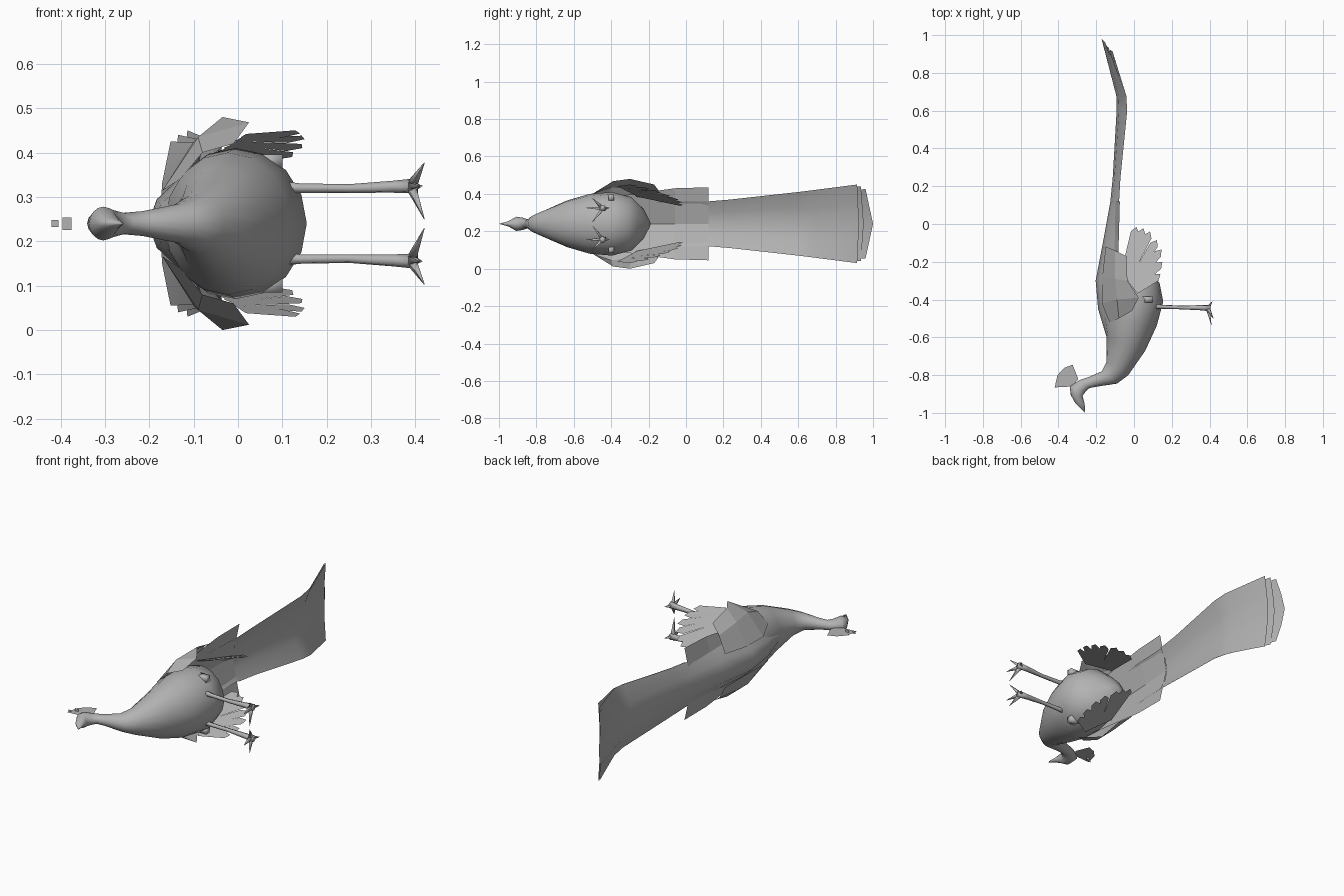
import bpy, bmesh, math
from mathutils import Vector

if "Cube" in bpy.data.objects:
    bpy.data.objects.remove(bpy.data.objects["Cube"])

MID = 0.24  # height of the bird's symmetry plane (it lies on its side)
mat = bpy.data.materials.new("plumage_grey")
mat.diffuse_color = (0.45, 0.45, 0.45, 1)
mat.use_nodes = True
mat.node_tree.nodes["Principled BSDF"].inputs["Base Color"].default_value = mat.diffuse_color


def make(name, verts, faces, smooth=False):
    """Mesh object from (x, y, side) points, side measured from the symmetry plane."""
    me = bpy.data.meshes.new(name)
    me.from_pydata([(x, y, s + MID) for x, y, s in verts], [], faces)
    me.materials.append(mat)
    bm = bmesh.new()
    bm.from_mesh(me)
    bmesh.ops.recalc_face_normals(bm, faces=bm.faces)
    bm.to_mesh(me)
    bm.free()
    for p in me.polygons:
        p.use_smooth = smooth
    ob = bpy.data.objects.new(name, me)
    bpy.context.collection.objects.link(ob)
    return ob


def loft(name, rings, smooth=True):
    """Skin a list of equally long closed rings and cap both ends."""
    n = len(rings[0])
    verts = [p for r in rings for p in r]
    faces = [(i * n + j, i * n + (j + 1) % n, (i + 1) * n + (j + 1) % n, (i + 1) * n + j)
             for i in range(len(rings) - 1) for j in range(n)]
    faces += [tuple(range(n)), tuple(range((len(rings) - 1) * n, len(rings) * n))]
    return make(name, verts, faces, smooth)


def sheet(name, rows, smooth=False):
    n = len(rows[0])
    verts = [p for r in rows for p in r]
    faces = [(i * n + j, i * n + j + 1, (i + 1) * n + j + 1, (i + 1) * n + j)
             for i in range(len(rows) - 1) for j in range(n - 1)]
    return make(name, verts, faces, smooth)


def tube(name, stations, sides=6):
    """Tapered tube through (point, radius) stations."""
    pts = [Vector(p) for p, r in stations]
    d = (pts[-1] - pts[0]).normalized()
    u = d.orthogonal().normalized()
    v = d.cross(u)
    rings = [[tuple(p + r * (math.cos(a) * u + math.sin(a) * v))
              for a in (2 * math.pi * k / sides for k in range(sides))]
             for p, (_, r) in zip(pts, stations)]
    return loft(name, rings)


# head, neck and body: back point, belly point, half width
BODY = [
    ((-0.262, -0.998), (-0.258, -0.985), 0.002),
    ((-0.31, -0.95), (-0.262, -0.95), 0.014),
    ((-0.335, -0.905), (-0.272, -0.91), 0.038),
    ((-0.34, -0.86), (-0.255, -0.885), 0.033),
    ((-0.285, -0.825), (-0.235, -0.868), 0.024),
    ((-0.24, -0.81), (-0.19, -0.86), 0.028),
    ((-0.17, -0.78), (-0.09, -0.845), 0.045),
    ((-0.145, -0.73), (-0.03, -0.80), 0.068),
    ((-0.145, -0.60), (0.06, -0.67), 0.125),
    ((-0.165, -0.49), (0.12, -0.54), 0.16),
    ((-0.165, -0.38), (0.155, -0.41), 0.17),
    ((-0.14, -0.27), (0.135, -0.31), 0.142),
    ((-0.11, -0.21), (0.07, -0.26), 0.085),
    ((-0.07, -0.19), (0.0, -0.21), 0.02),
]
rings = []
for a, b, w in BODY:
    a, b = Vector(a), Vector(b)
    c, h = (a + b) / 2, (a - b) / 2
    rings.append([(c.x + h.x * math.cos(t), c.y + h.y * math.cos(t), w * math.sin(t))
                  for t in (2 * math.pi * k / 16 for k in range(16))])
loft("body", rings)

# long train flowing off the back: y, ridge x, half width, drop of the edge
TRAIN = [(-0.60, -0.145, 0.02, 0.005), (-0.45, -0.19, 0.085, 0.06), (-0.30, -0.203, 0.11, 0.08),
         (-0.10, -0.165, 0.12, 0.07), (0.12, -0.125, 0.12, 0.04), (0.24, -0.113, 0.13, 0.035),
         (0.60, -0.092, 0.17, 0.05), (0.68, -0.094, 0.18, 0.047)]
F = (-1, -0.5, 0, 0.5, 1)


def train_row(y, x, w, drop, point=0.0):
    return [(x + drop * f * f, y - point * abs(f), w * f) for f in F]


sheet("train_upper", [train_row(*r) for r in TRAIN] + [train_row(1.0, -0.177, 0.185, 0.025, 0.04)], True)
sheet("train_middle", [train_row(y, x + 0.003, w, d) for y, x, w, d in TRAIN[4:]]
      + [train_row(0.95, -0.15, 0.2, 0.015, 0.015)], True)
sheet("train_lower", [train_row(y, x + 0.006, w, d) for y, x, w, d in TRAIN[4:]]
      + [train_row(0.925, -0.128, 0.21, 0.014, 0.01)], True)

# roof-shaped short tail plate under the train
sheet("tail_covert", [[(x + e * abs(f), y, w * f) for f in (-1, 0, 1)]
                      for y, x, w, e in ((-0.42, -0.15, 0.14, 0.06), (-0.06, -0.13, 0.19, 0.05),
                                         (0.12, -0.118, 0.195, 0.043))])

# crest fan on the crown, with two small cross plates
crest = [(-0.325, -0.86), (-0.42, -0.865), (-0.405, -0.80), (-0.37, -0.762), (-0.325, -0.745), (-0.295, -0.82)]
make("crest", [(x, y, 0) for x, y in crest], [tuple(range(6))])
for x0, x1, y, w in ((-0.42, -0.404, -0.85, 0.008), (-0.395, -0.375, -0.83, 0.014)):
    make("crest_cross_plate", [(x0, y, -w), (x1, y, -w), (x1, y, w), (x0, y, w)], [(0, 1, 2, 3)])

# tips of the fanned flight feathers
TIPS = [(0.013, -0.015, 0.10), (0.05, -0.022, 0.115), (0.085, -0.04, 0.13), (0.122, -0.085, 0.15),
        (0.145, -0.135, 0.17), (0.15, -0.2, 0.19), (0.14, -0.265, 0.203)]

for side, label in ((1, "left"), (-1, "right")):
    def m(p):
        return (p[0], p[1], p[2] * side)

    # wing covering the flank, bulging outwards
    sheet(label + "_wing", [[m(p) for p in row] for row in (
        [(-0.13, -0.52, 0.10), (-0.08, -0.50, 0.16), (-0.01, -0.46, 0.18)],
        [(-0.17, -0.42, 0.075), (-0.09, -0.40, 0.195), (0.025, -0.39, 0.228)],
        [(-0.168, -0.28, 0.075), (-0.10, -0.29, 0.185), (-0.035, -0.30, 0.24)],
        [(-0.15, -0.12, 0.09), (-0.10, -0.14, 0.17), (-0.04, -0.17, 0.21)])])

    # flight feathers: slender pointed blades
    for i, tip in enumerate(TIPS):
        t = Vector(tip)
        root = Vector((-0.06 + 0.012 * i, -0.27 - 0.015 * i, 0.15 + 0.008 * i))
        d = (t - root).normalized()
        across = d.cross(Vector((0, 0, 1))).normalized() * 0.022 + Vector((0, 0, 0.008))
        near = t - d * 0.03
        pts = [root - across * 0.5, root + across * 0.5, near + across, t, near - across]
        make(label + "_flight_feather", [m(p) for p in pts], [(0, 1, 2, 3, 4)])

    # thigh tuft plates
    tube(label + "_thigh_tuft", [(m((0.04, -0.40, 0.14)), 0.022), (m((0.10, -0.40, 0.14)), 0.022)], 4)

    # leg with four toes
    tube(label + "_leg", [(m((0.10, -0.435, 0.08)), 0.016), (m((0.14, -0.438, 0.08)), 0.011),
                          (m((0.25, -0.442, 0.079)), 0.01), (m((0.35, -0.443, 0.083)), 0.014),
                          (m((0.405, -0.445, 0.085)), 0.018)])
    for end in ((0.41, -0.535, 0.085), (0.42, -0.50, 0.137), (0.42, -0.50, 0.01), (0.415, -0.41, 0.085)):
        tube(label + "_toe", [(m((0.39, -0.445, 0.083)), 0.014), (m(end), 0.001)], 4)
